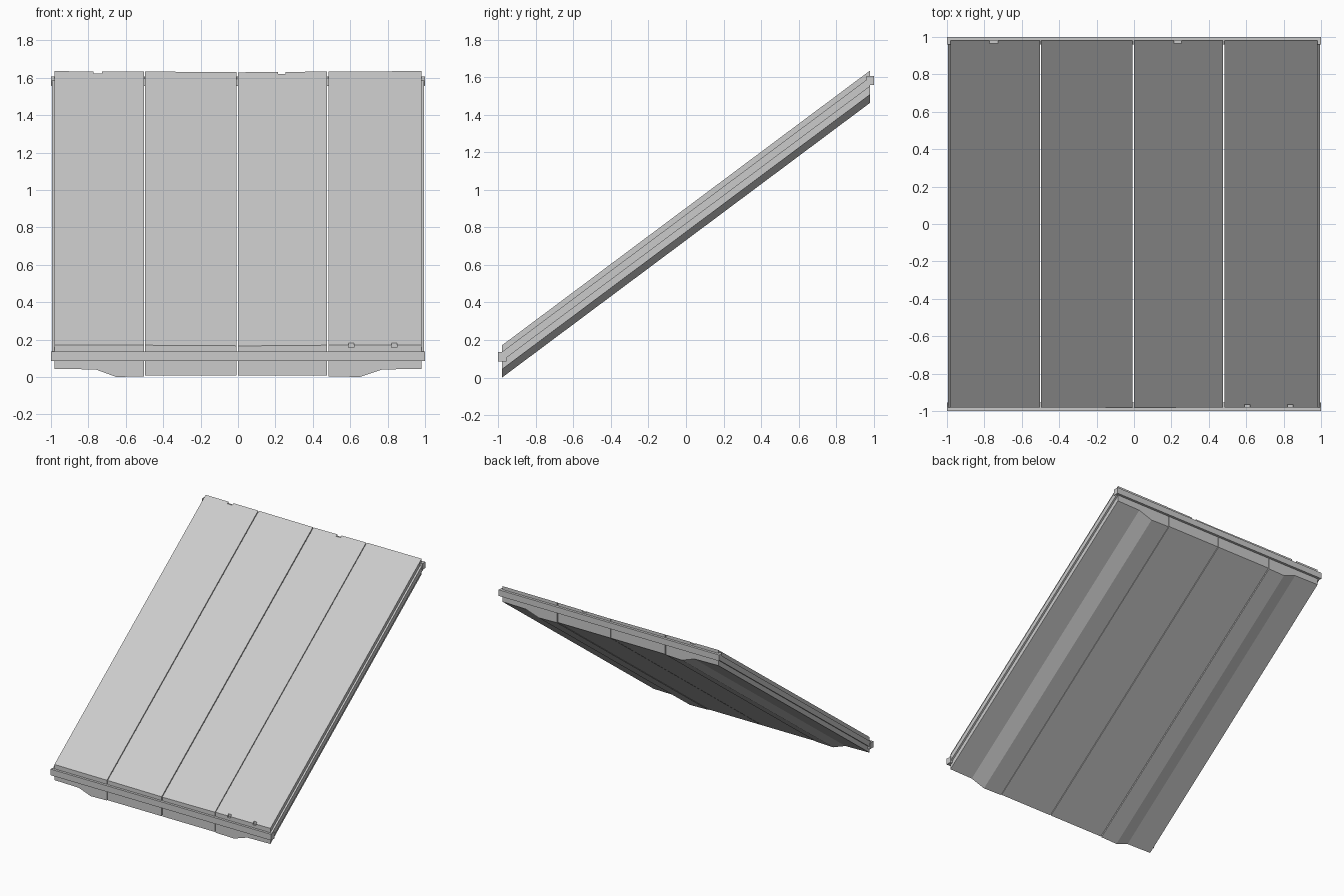
import bpy, bmesh

if "Cube" in bpy.data.objects:
    bpy.data.objects.remove(bpy.data.objects["Cube"])

Y0, Y1 = -0.98, 0.98      # front and back ends of the boards
RISE = 1.463              # height gained from front to back


def make(name, bm):
    bmesh.ops.recalc_face_normals(bm, faces=bm.faces)
    mesh = bpy.data.meshes.new(name)
    bm.to_mesh(mesh)
    bm.free()
    ob = bpy.data.objects.new(name, mesh)
    bpy.context.collection.objects.link(ob)
    return ob


def sloped(name, profile, tilt=0.0):
    """Sweep an x-z profile up the ramp, keeping both ends vertical."""
    bm = bmesh.new()
    front = [bm.verts.new((x, Y0, z)) for x, z in profile]
    back = [bm.verts.new((x, Y1, z + RISE + tilt)) for x, z in profile]
    bm.faces.new(front)
    bm.faces.new(back[::-1])
    n = len(profile)
    for i in range(n):
        j = (i + 1) % n
        bm.faces.new((front[i], back[i], back[j], front[j]))
    return make(name, bm)


def box(name, x0, x1, y0, y1, z0, z1):
    bm = bmesh.new()
    bmesh.ops.create_cube(bm, size=1)
    for v in bm.verts:
        v.co = ((x0 + x1) / 2 + v.co.x * (x1 - x0),
                (y0 + y1) / 2 + v.co.y * (y1 - y0),
                (z0 + z1) / 2 + v.co.z * (z1 - z0))
    return make(name, bm)


# Four ramp boards: outer ones have a stepped, chamfered underside
boards = [
    sloped("board_outer_left", [(-0.98, 0.172), (-0.503, 0.17), (-0.503, 0.004),
                                (-0.65, 0.0), (-0.76, 0.04), (-0.98, 0.044)]),
    sloped("board_inner_left", [(-0.497, 0.17), (-0.007, 0.167),
                                (-0.007, 0.008), (-0.497, 0.008)]),
    sloped("board_inner_right", [(-0.001, 0.166), (0.477, 0.17),
                                 (0.477, 0.008), (-0.001, 0.008)]),
    sloped("board_outer_right", [(0.483, 0.171), (0.98, 0.172), (0.98, 0.044),
                                 (0.77, 0.04), (0.65, 0.0), (0.483, 0.004)]),
]

# Small chips in the top edges: board, x, width, end, edge height
for i, x, w, y, z in [(0, -0.75, 0.045, Y1, 1.635), (2, 0.235, 0.04, Y1, 1.632),
                      (3, 0.605, 0.028, Y0, 0.172), (3, 0.835, 0.028, Y0, 0.172)]:
    cutter = box("chip_cutter", x - w / 2, x + w / 2, y - 0.015, y + 0.015,
                 z - 0.013, z + 0.04)
    cutter.hide_render = True
    cutter.hide_viewport = True
    mod = boards[i].modifiers.new("chip", 'BOOLEAN')
    mod.operation = 'DIFFERENCE'
    mod.solver = 'EXACT'
    mod.object = cutter

# Binding strip: sloped sides and level front and back
for side, s in (("left", -1), ("right", 1)):
    sloped("side_strip_" + side, [(s * 0.97, 0.088), (s * 0.995, 0.088),
                                  (s * 0.995, 0.137), (s * 0.97, 0.137)])
box("front_strip", -1, 1, -1, -0.955, 0.086, 0.136)
box("back_strip", -1, 1, 0.96, 1, 1.557, 1.607)
